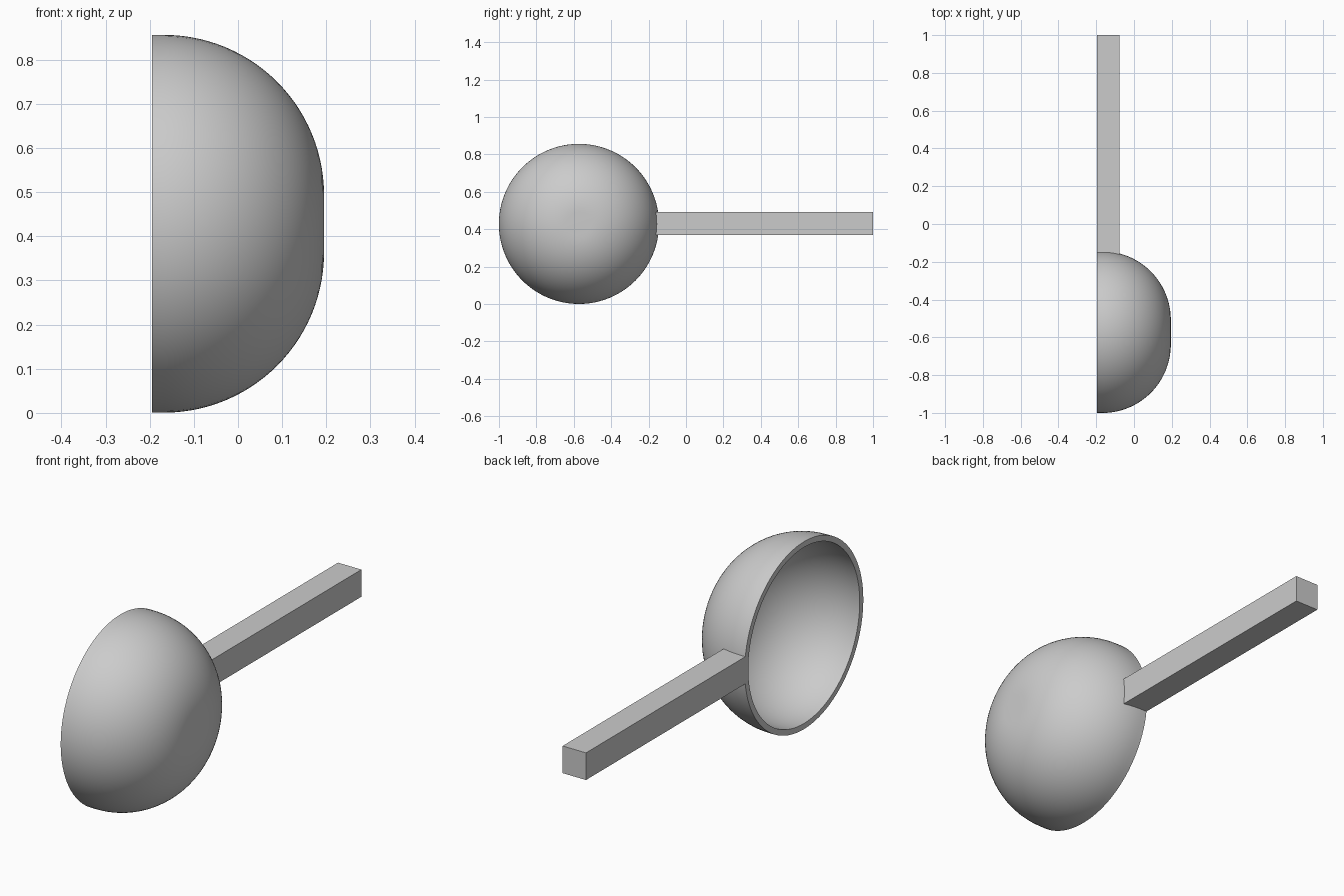
import bpy, bmesh, math
from mathutils import Vector

cube = bpy.data.objects.get("Cube")
if cube:
    bpy.data.objects.remove(cube, do_unlink=True)

grey = bpy.data.materials.new("light grey")
grey.use_nodes = True
grey.diffuse_color = (0.6, 0.6, 0.6, 1)
grey.node_tree.nodes["Principled BSDF"].inputs["Base Color"].default_value = (0.6, 0.6, 0.6, 1)

RIM_X = -0.195       # plane of the open side
CENTRE = Vector((0, -0.5725, 0.4285))
FLAT = 0.065         # radius of the flat at the bowl's tip
LIP = 0.027          # straight part next to the rim
FILLET = 0.363       # radius of the rounded wall
WALL = 0.026
STEPS = 28


def add_object(name, bm):
    bmesh.ops.recalc_face_normals(bm, faces=bm.faces)
    mesh = bpy.data.meshes.new(name)
    bm.to_mesh(mesh)
    bm.free()
    mesh.materials.append(grey)
    obj = bpy.data.objects.new(name, mesh)
    bpy.context.collection.objects.link(obj)
    return obj


def half_profile(radius):
    """Points (x, distance from axis) from the tip to the rim."""
    pts = [(RIM_X + LIP + radius, 0)]
    for i in range(STEPS + 1):
        a = math.pi / 2 * i / STEPS
        pts.append((RIM_X + LIP + radius * math.cos(a), FLAT + radius * math.sin(a)))
    return pts + [(RIM_X, FLAT + radius)]


# Hollow bowl: outer and inner walls joined at the rim, spun about the x axis
bm = bmesh.new()
profile = half_profile(FILLET) + half_profile(FILLET - WALL)[::-1]
verts = [bm.verts.new((x, CENTRE.y, CENTRE.z + r)) for x, r in profile]
edges = [bm.edges.new(pair) for pair in zip(verts, verts[1:])]
bmesh.ops.spin(bm, geom=verts + edges, cent=CENTRE, axis=(1, 0, 0),
               angle=math.tau, steps=96, use_merge=True)
bmesh.ops.remove_doubles(bm, verts=bm.verts, dist=0.0001)
bowl = add_object("bowl", bm)
bpy.ops.object.select_all(action='DESELECT')
bowl.select_set(True)
bpy.context.view_layer.objects.active = bowl
bpy.ops.object.shade_smooth_by_angle(angle=math.radians(35))

# Square bar handle, flush with the rim and ending inside the bowl's wall
low = Vector((RIM_X, -0.167, 0.369))
high = Vector((-0.077, 1.0, 0.493))
bm = bmesh.new()
bmesh.ops.create_cube(bm, size=1)
bmesh.ops.scale(bm, vec=high - low, verts=bm.verts)
bmesh.ops.translate(bm, vec=(low + high) / 2, verts=bm.verts)
add_object("handle", bm)
